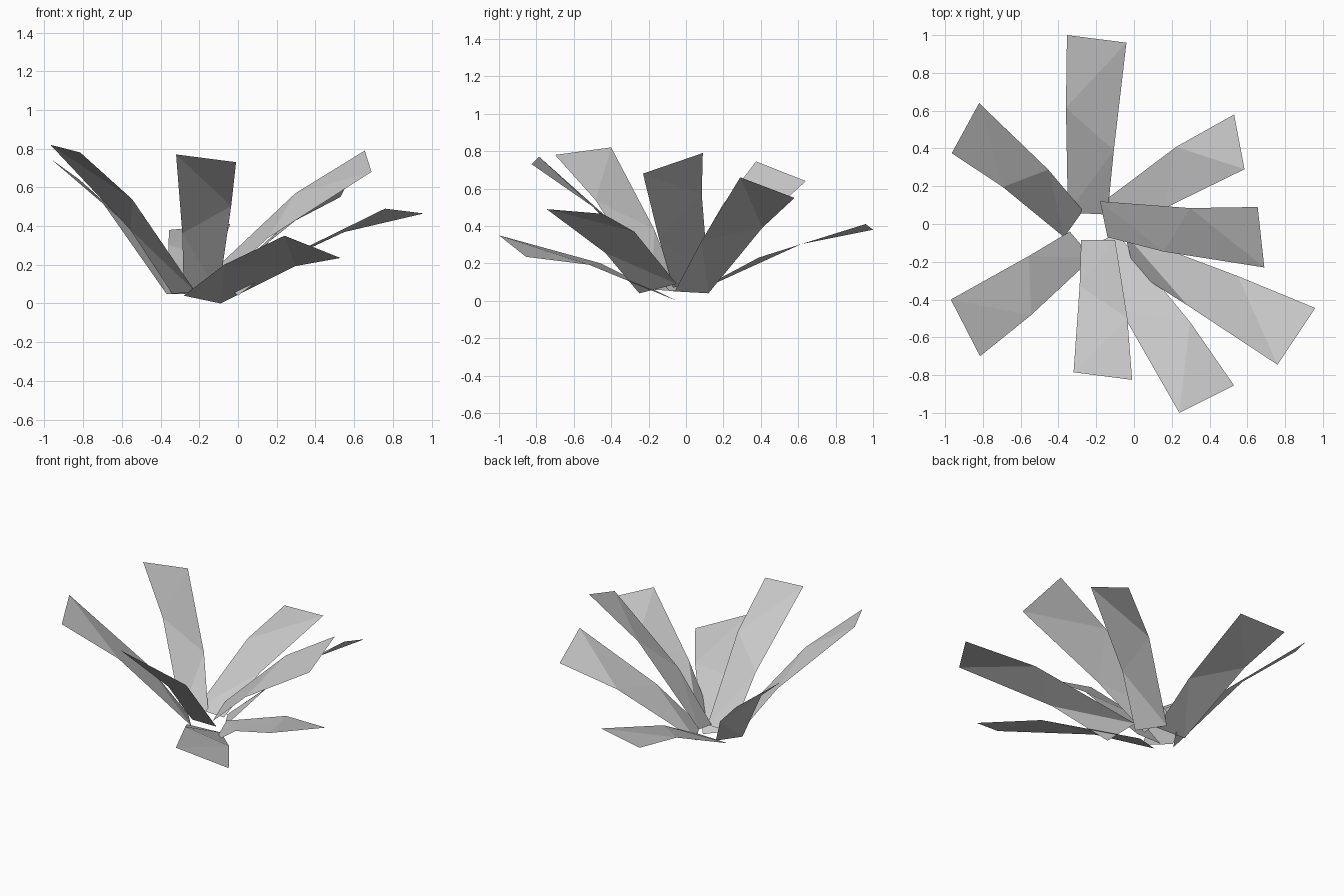
import bpy
from mathutils import Vector

cube = bpy.data.objects.get("Cube")
if cube:
    bpy.data.objects.remove(cube, do_unlink=True)

# One pale grey for every leaf
grey = bpy.data.materials.new("pale_grey")
grey.use_nodes = True
colour = (0.6, 0.6, 0.6, 1.0)
grey.diffuse_color = colour
grey.node_tree.nodes["Principled BSDF"].inputs["Base Color"].default_value = colour

# How far down each long edge the crease sits, and how much the leaf arches
CREASE_LEFT, CREASE_RIGHT, ARCH = 0.39, 0.61, 0.055


def build_leaf(name, tip_left, tip_right, base_left, base_right):
    """Creased leaf blade: a strip of triangles folded along a slanted crease."""
    tl, tr, bl, br = (Vector(p) for p in (tip_left, tip_right, base_left, base_right))
    along = (tl + tr) - (bl + br)
    normal = (tr - tl).cross(along).normalized()
    if normal.z < 0:
        normal.negate()
    ml = tl.lerp(bl, CREASE_LEFT) + normal * ARCH
    mr = tr.lerp(br, CREASE_RIGHT) + normal * ARCH * 0.8
    strip = [tr, tl, mr, ml, br, bl]
    # Split each half along the diagonal of the zigzag
    faces = [(0, 1, 3), (0, 3, 2), (2, 3, 5), (2, 5, 4)]
    mesh = bpy.data.meshes.new(name)
    mesh.from_pydata(strip, [], faces)
    mesh.materials.append(grey)
    mesh.update()
    leaf = bpy.data.objects.new(name, mesh)
    bpy.context.collection.objects.link(leaf)
    return leaf


# Corners of each leaf: left tip, right tip, left base, right base
build_leaf("back_leaf",
           (-.355, 1, .38), (-.04, .96, .41), (-.35, .06, .05), (-.14, .05, .05))
build_leaf("back_right_leaf",
           (-.965, .375, .745), (-.82, .64, .64), (-.37, -.07, .05), (-.27, .07, .05))
build_leaf("front_right_leaf",
           (-.815, -.7, .78), (-.97, -.4, .82), (-.22, -.18, .06), (-.34, -.04, .05))
build_leaf("front_leaf",
           (-.01, -.825, .73), (-.32, -.785, .77), (-.1, -.085, .05), (-.28, -.085, .05))
build_leaf("low_front_left_leaf",
           (.53, -.855, .235), (.24, -1, .35), (-.09, -.05, 0), (-.28, -.14, .04))
build_leaf("front_left_leaf",
           (.96, -.445, .465), (.76, -.745, .49), (-.05, -.05, .09), (0, -.25, .04))
build_leaf("left_leaf",
           (.655, .09, .79), (.69, -.23, .68), (-.18, .12, .12), (-.14, -.07, .07))
build_leaf("back_left_leaf",
           (.53, .58, .55), (.585, .29, .66), (-.16, .12, .04), (-.06, -.06, .05))
